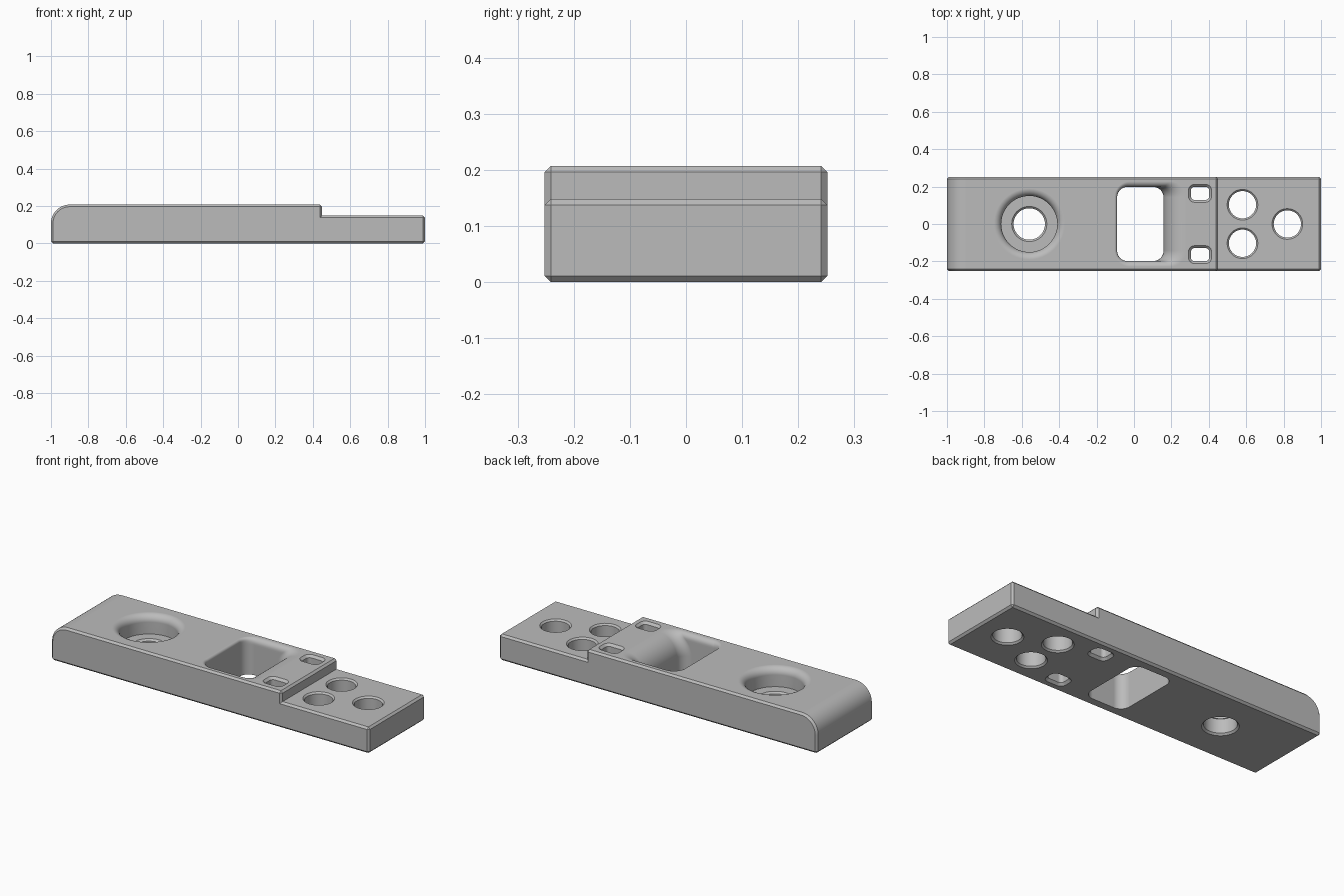
import bpy, bmesh
from math import sin, cos, pi, sqrt

cube = bpy.data.objects.get("Cube")
if cube:
    bpy.data.objects.remove(cube, do_unlink=True)

TOP, STEP, HALF_Y = 0.207, 0.148, 0.252
STEP_X, NOSE_R, CHAMFER = 0.45, 0.1, 0.011

grey = bpy.data.materials.new("plain grey")
grey.use_nodes = True
colour = (0.5, 0.5, 0.5, 1)
grey.diffuse_color = colour
grey.node_tree.nodes["Principled BSDF"].inputs["Base Color"].default_value = colour


def to_object(bm, name):
    bmesh.ops.recalc_face_normals(bm, faces=bm.faces)
    mesh = bpy.data.meshes.new(name)
    bm.to_mesh(mesh)
    bm.free()
    mesh.materials.append(grey)
    obj = bpy.data.objects.new(name, mesh)
    bpy.context.collection.objects.link(obj)
    return obj


def ring(x0, x1, y0, y1, r, z, n=12):
    """Rounded rectangle at height z; a circle when r is half its size."""
    pts = []
    corners = [(x1 - r, y1 - r), (x0 + r, y1 - r), (x0 + r, y0 + r), (x1 - r, y0 + r)]
    for q, (cx, cy) in enumerate(corners):
        for i in range(n + 1):
            a = (q + i / n) * pi / 2
            pts.append((cx + r * cos(a), cy + r * sin(a), z))
    return pts


def loft(name, rings):
    """Closed cutter through rings with matching point counts."""
    bm = bmesh.new()
    loops = [[bm.verts.new(p) for p in pts] for pts in rings]
    count = len(loops[0])
    for a, b in zip(loops, loops[1:]):
        for i in range(count):
            j = (i + 1) % count
            bm.faces.new((a[i], a[j], b[j], b[i]))
    bm.faces.new(loops[0][::-1])
    bm.faces.new(loops[-1])
    bmesh.ops.remove_doubles(bm, verts=bm.verts, dist=1e-5)
    return to_object(bm, name)


def flare(radius, z):
    """Outward growth of a rounded upper edge at height z."""
    h = z - (TOP - radius)
    return 0 if h <= 0 else radius - sqrt(max(0, radius * radius - h * h))


def round_cutter(name, x, y, profile):
    return loft(name, [ring(x - r, x + r, y - r, y + r, r, z) for r, z in profile])


# Body: side profile with rounded nose and step, all outer edges chamfered
profile = [(1, 0), (1, STEP), (STEP_X, STEP), (STEP_X, TOP)]
for i in range(17):
    a = pi / 2 * (1 + i / 16)
    profile.append((-1 + NOSE_R + NOSE_R * cos(a), TOP - NOSE_R + NOSE_R * sin(a)))
profile.append((-1, 0))
bm = bmesh.new()
side = bm.faces.new([bm.verts.new((x, -HALF_Y, z)) for x, z in profile])
grown = bmesh.ops.extrude_face_region(bm, geom=[side])["geom"]
bmesh.ops.translate(bm, vec=(0, 2 * HALF_Y, 0),
                    verts=[g for g in grown if isinstance(g, bmesh.types.BMVert)])
bmesh.ops.recalc_face_normals(bm, faces=bm.faces)
outer = [e for e in bm.edges if e.calc_face_angle_signed() > 0.6]
bmesh.ops.bevel(bm, geom=outer, offset=CHAMFER, offset_type='OFFSET', segments=1,
                profile=0.5, affect='EDGES', clamp_overlap=True)
body = to_object(bm, "mounting_plate")

cutters = []

# Counterbored hole with a soft upper rim
rim = 0.04
bore = [(0.094, -0.1), (0.094, 0), (0.084, 0.01), (0.084, 0.09), (0.094, 0.1), (0.15, 0.1)]
for i in range(9):
    z = TOP - rim + rim * sin(pi / 2 * i / 8)
    bore.append((0.15 + flare(rim, z), z))
bore.append((0.15 + rim, 0.3))
cutters.append(round_cutter("counterbore_cutter", -0.56, 0, bore))

# Three chamfered screw holes on the lower step
c = 0.009
screw = [(0.073 + c, -0.1), (0.073 + c, 0), (0.073, c),
         (0.073, STEP - c), (0.073 + c, STEP), (0.073 + c, 0.3)]
for x, y in [(0.58, 0.103), (0.58, -0.103), (0.82, 0)]:
    cutters.append(round_cutter("screw_hole_cutter", x, y, screw))

# Central window: broad rounded lip toward the step, small ones elsewhere
lip, side_lip, back_lip = 0.12, 0.03, 0.015
levels = [-0.1] + [TOP - lip + lip * sin(pi / 2 * i / 14) for i in range(15)]
rings = []
for z in levels:
    gx, gy, gb = flare(lip, z), flare(side_lip, z), flare(back_lip, z)
    rings.append(ring(-0.09 - gb, 0.158 + gx, -0.198 - gy, 0.198 + gy, 0.055 + gy, z))
rings.append([(x, y, 0.3) for x, y, z in rings[-1]])
cutters.append(loft("window_cutter", rings))

# Pair of small chamfered slots
for s in (1, -1):
    rings = []
    for grow, z in [(0.013, -0.1), (0.013, 0), (0, 0.013),
                    (0, TOP - 0.013), (0.013, TOP), (0.013, 0.3)]:
        hx, hy, y = 0.049 + grow, 0.035 + grow, s * 0.164
        rings.append(ring(0.353 - hx, 0.353 + hx, y - hy, y + hy, 0.02 + grow, z, 6))
    cutters.append(loft("slot_cutter", rings))

# Cut the openings and keep the finished mesh
for cutter in cutters:
    mod = body.modifiers.new("cut", 'BOOLEAN')
    mod.operation, mod.solver, mod.object = 'DIFFERENCE', 'EXACT', cutter
    cutter.hide_render = True
bpy.context.view_layer.update()
evaluated = body.evaluated_get(bpy.context.evaluated_depsgraph_get())
finished = bpy.data.meshes.new_from_object(evaluated)
body.modifiers.clear()
body.data = finished
finished.name = "mounting_plate"
finished.materials.clear()
finished.materials.append(grey)
for poly in finished.polygons:
    poly.material_index = 0
for cutter in cutters:
    bpy.data.objects.remove(cutter, do_unlink=True)

# Smooth curved walls while flat faces stay flat
bpy.ops.object.select_all(action='DESELECT')
body.select_set(True)
bpy.context.view_layer.objects.active = body
bpy.ops.object.shade_smooth_by_angle(angle=0.5)
normals = body.modifiers.new("even_normals", 'WEIGHTED_NORMAL')
normals.keep_sharp = True
normals.weight = 100
